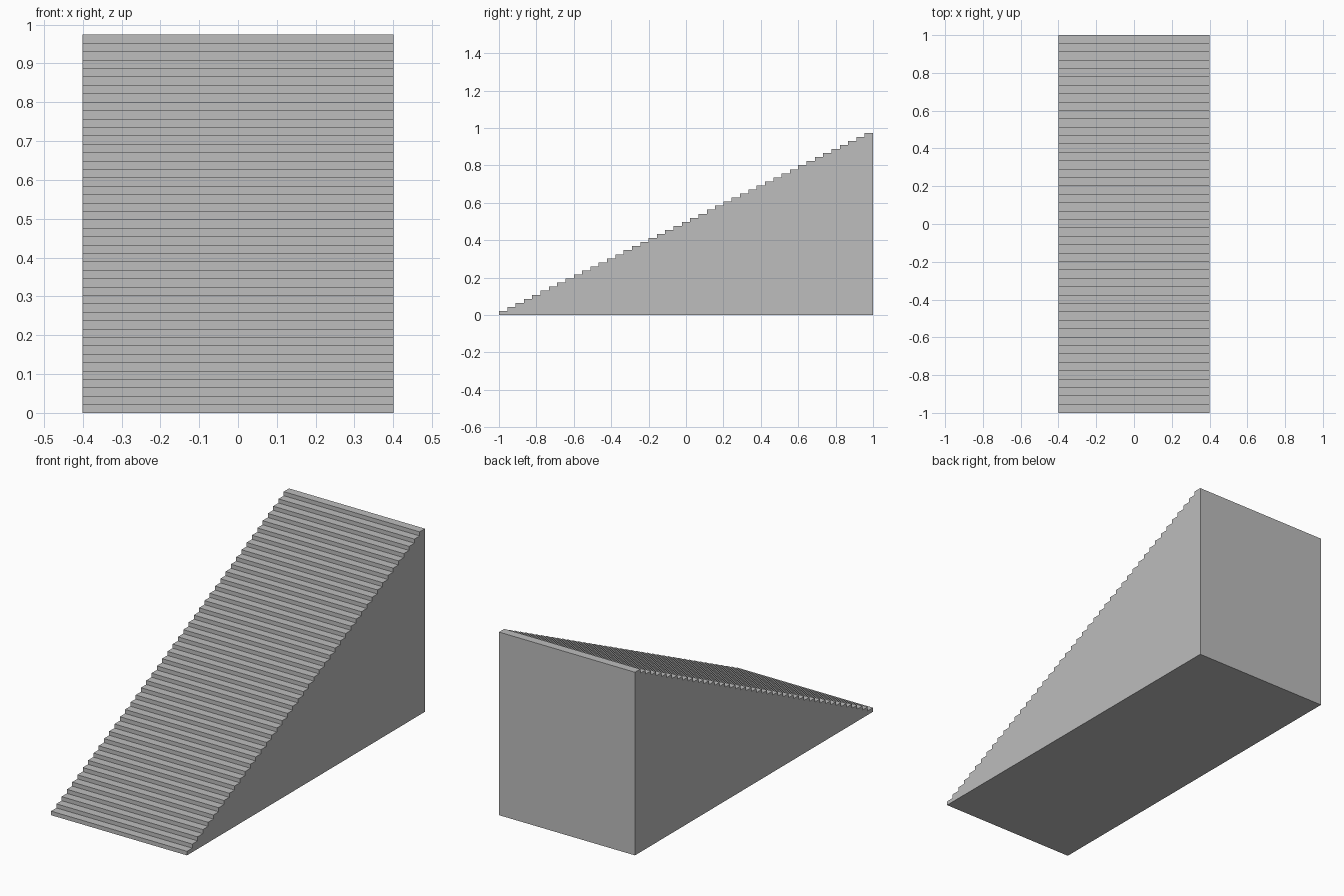
import bpy
import bmesh

cube = bpy.data.objects.get("Cube")
if cube:
    bpy.data.objects.remove(cube, do_unlink=True)

STEPS = 45
WIDTH, LENGTH, HEIGHT = 0.8, 2.0, 0.974
RUN, RISE = LENGTH / STEPS, HEIGHT / STEPS

# Plain grey material
grey = bpy.data.materials.new("light_grey")
grey.use_nodes = True
colour = (0.51, 0.51, 0.51, 1)
grey.diffuse_color = colour
grey.node_tree.nodes["Principled BSDF"].inputs["Base Color"].default_value = colour

# Stepped side profile: base corners, then riser and tread of each step
profile = [(LENGTH / 2, 0), (-LENGTH / 2, 0)]
for i in range(STEPS):
    front = -LENGTH / 2 + i * RUN
    top = (i + 1) * RISE
    profile += [(front, top), (front + RUN, top)]

# Extrude the profile across the width to make the solid staircase
bm = bmesh.new()
side = bm.faces.new([bm.verts.new((-WIDTH / 2, y, z)) for y, z in profile])
extruded = bmesh.ops.extrude_face_region(bm, geom=[side], use_keep_orig=True)
moved = [g for g in extruded["geom"] if isinstance(g, bmesh.types.BMVert)]
bmesh.ops.translate(bm, verts=moved, vec=(WIDTH, 0, 0))
bmesh.ops.recalc_face_normals(bm, faces=bm.faces)

mesh = bpy.data.meshes.new("staircase")
bm.to_mesh(mesh)
bm.free()
mesh.materials.append(grey)
staircase = bpy.data.objects.new("staircase", mesh)
bpy.context.collection.objects.link(staircase)
